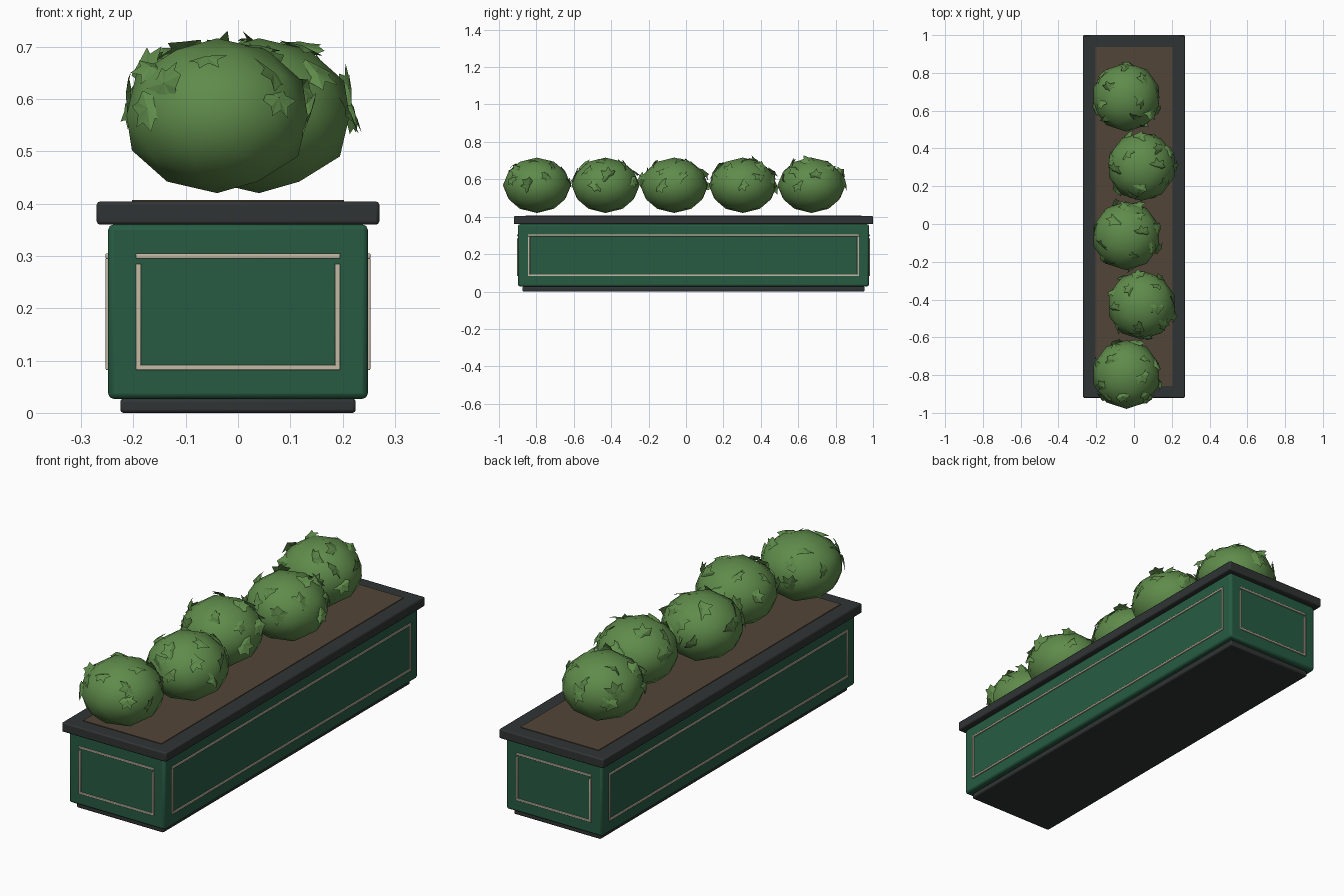
import bpy, bmesh, math, random
from mathutils import Vector, Matrix

if "Cube" in bpy.data.objects:
    bpy.data.objects.remove(bpy.data.objects["Cube"])

random.seed(7)
CY = 0.04  # centre of the box along y


def mat(name, rgb):
    m = bpy.data.materials.new(name)
    m.diffuse_color = (*rgb, 1)
    m.use_nodes = True
    m.node_tree.nodes["Principled BSDF"].inputs["Base Color"].default_value = m.diffuse_color
    return m


GREEN = mat("green_paint", (0.02, 0.105, 0.055))
DARK = mat("dark_trim", (0.03, 0.034, 0.034))
CREAM = mat("cream_trim", (0.56, 0.5, 0.38))
SOIL = mat("soil", (0.085, 0.06, 0.038))
LEAF = mat("foliage", (0.115, 0.26, 0.07))


def box(name, x, y, z, material, bevel=0.0):
    """Box from (min, max) ranges with an optional bevel."""
    bpy.ops.mesh.primitive_cube_add(
        size=1, location=(sum(x) / 2, sum(y) / 2, sum(z) / 2))
    o = bpy.context.object
    o.name = name
    o.scale = (x[1] - x[0], y[1] - y[0], z[1] - z[0])
    bpy.ops.object.transform_apply(location=False, rotation=False, scale=True)
    o.data.materials.append(material)
    if bevel:
        b = o.modifiers.new("bevel", 'BEVEL')
        b.width, b.segments = bevel, 2
        bpy.ops.object.shade_smooth_by_angle(angle=math.radians(30))
    return o


def yr(half):
    return (CY - half, CY + half)


# Planter body
box("base", (-0.225, 0.225), yr(0.915), (0, 0.027), DARK, 0.006)
box("planter_body", (-0.248, 0.248), yr(0.938), (0.027, 0.36), GREEN, 0.01)
box("rim", (-0.27, 0.27), yr(0.96), (0.36, 0.404), DARK, 0.006)
box("soil", (-0.203, 0.203), yr(0.897), (0.385, 0.407), SOIL)

# Panel mouldings on all four sides
T, OUT = 0.005, 0.005
RAILS = {"top": (0.295, 0.305), "bottom": (0.082, 0.092)}
STILE = (0.086, 0.285)
for s, end, side in ((-1, "front", "left"), (1, "back", "right")):
    face = CY + s * 0.938
    yy = (face - OUT, face + OUT)
    xx = (s * 0.248 - OUT, s * 0.248 + OUT)
    for nm, z in RAILS.items():
        box(f"{end}_{nm}_moulding", (-0.195, 0.195), yy, z, CREAM, 0.002)
        box(f"{side}_{nm}_moulding", xx, yr(0.885), z, CREAM, 0.002)
    for k in (-1, 1):
        c = k * 0.19
        box(f"{end}_stile_{k}", (c - T, c + T), yy, STILE, CREAM, 0.002)
        c = CY + k * 0.88
        box(f"{side}_stile_{k}", xx, (c - T, c + T), (STILE[0], 0.296), CREAM, 0.002)

# Jagged leaf outline (unit size), reused for every leaf
OUTLINE = [(0, -.5), (.2, -.32), (.42, -.36), (.32, -.05), (.5, .15), (.25, .22),
           (.12, .55), (-.08, .3), (-.36, .42), (-.3, .08), (-.5, -.08), (-.22, -.25)]


def leaves(name, centre, radii, count):
    bm = bmesh.new()
    for i in range(count):
        # spiral over the upper half of the bush
        h = 0.92 - 1.0 * (i + 0.5) / count
        a = i * 2.39996 + random.uniform(-0.3, 0.3)
        r = math.sqrt(1 - h * h)
        d = Vector((r * math.cos(a), r * math.sin(a), h))
        pos = Vector(c * k * 0.99 for c, k in zip(d, radii)) + Vector(centre)
        tilt = Matrix.Rotation(random.uniform(-0.6, 0.6), 3, 'X') @ \
            Matrix.Rotation(random.uniform(-0.6, 0.6), 3, 'Y')
        spin = Matrix.Rotation(random.uniform(0, 6.28), 3, 'Z')
        rot = d.to_track_quat('Z', 'Y').to_matrix() @ tilt @ spin
        size = random.uniform(0.07, 0.095)
        mid = bm.verts.new(pos + rot @ Vector((0, 0, 0.004)))
        ring = [bm.verts.new(pos + rot @ Vector((x * size, y * size, -0.06 * x * x)))
                for x, y in OUTLINE]
        for p, q in zip(ring, ring[1:] + ring[:1]):
            bm.faces.new((mid, p, q))
    me = bpy.data.meshes.new(name)
    bm.to_mesh(me)
    bm.free()
    me.materials.append(LEAF)
    o = bpy.data.objects.new(name, me)
    bpy.context.collection.objects.link(o)


# Row of five staggered bushes
RADII = (0.182, 0.182, 0.148)
for i in range(5):
    centre = (-0.04 if i % 2 == 0 else 0.04, -0.797 + 0.367 * i, 0.568)
    bpy.ops.mesh.primitive_ico_sphere_add(subdivisions=2, radius=1, location=centre)
    o = bpy.context.object
    o.name = f"bush_{i + 1}"
    o.scale = RADII
    bpy.ops.object.transform_apply(location=False, rotation=False, scale=True)
    bpy.ops.object.shade_smooth()
    o.data.materials.append(LEAF)
    leaves(f"bush_leaves_{i + 1}", centre, RADII, 15)
